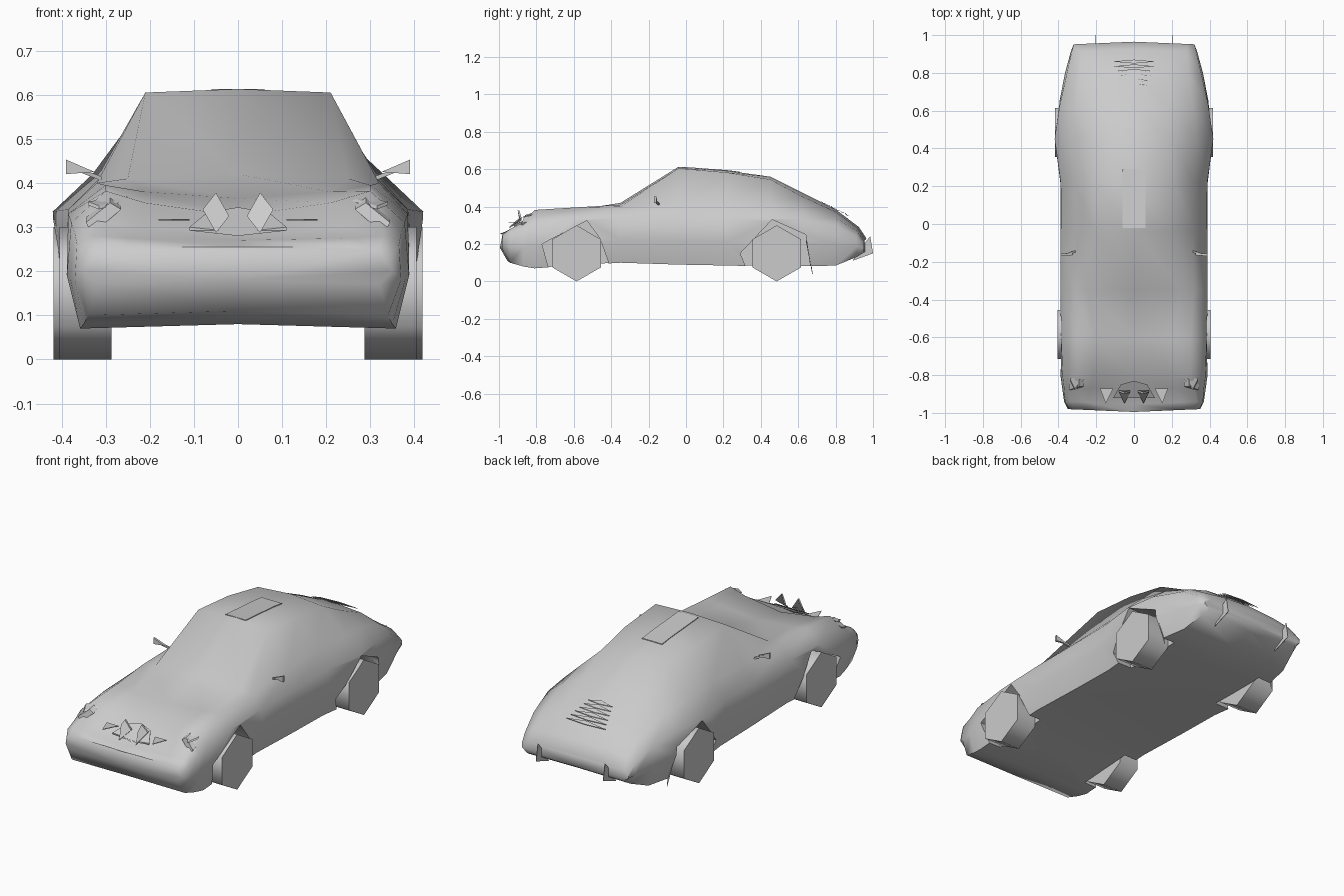
import bpy, bmesh, math
from mathutils import Vector

cube = bpy.data.objects.get("Cube")
if cube:
    bpy.data.objects.remove(cube, do_unlink=True)

grey = bpy.data.materials.new("body_grey")
grey.use_nodes = True
tone = (0.6, 0.6, 0.6, 1)
grey.diffuse_color = tone
grey.node_tree.nodes["Principled BSDF"].inputs["Base Color"].default_value = tone


def make(name, verts, faces):
    mesh = bpy.data.meshes.new(name)
    mesh.from_pydata(verts, [], faces)
    bm = bmesh.new()
    bm.from_mesh(mesh)
    bmesh.ops.recalc_face_normals(bm, faces=bm.faces)
    bm.to_mesh(mesh)
    bm.free()
    mesh.materials.append(grey)
    obj = bpy.data.objects.new(name, mesh)
    bpy.context.collection.objects.link(obj)
    return obj


def smooth(obj, degrees):
    bpy.ops.object.select_all(action="DESELECT")
    bpy.context.view_layer.objects.active = obj
    obj.select_set(True)
    bpy.ops.object.shade_smooth_by_angle(angle=math.radians(degrees))


def prism(name, outline, offset):
    """Flat outline pushed along an offset into a closed solid."""
    n = len(outline)
    base = [Vector(p) for p in outline]
    verts = base + [p + Vector(offset) for p in base]
    faces = [tuple(range(n)), tuple(range(n, 2 * n))]
    faces += [(i, (i + 1) % n, (i + 1) % n + n, i + n) for i in range(n)]
    return make(name, verts, faces)


def pair(name, outline, offset):
    """Matching left and right solids."""
    out = []
    for side, s in (("left", 1), ("right", -1)):
        pts = [(s * x, y, z) for x, y, z in outline]
        out.append(prism(f"{side}_{name}", pts, (s * offset[0], *offset[1:])))
    return out


def symmetric(name, half, offset):
    """Solid whose outline is mirrored across the centre line."""
    other = [(-x, y, z) for x, y, z in reversed(half) if x]
    return prism(name, half + other, offset)


# Body stations: y, sill z, waist x, shoulder x/z, belt x/z, roof x/z, top z
stations = [
    (-.98, .17, .35, .345, .23, .32, .25, .25, .255, .255),
    (-.94, .1, .37, .365, .26, .33, .28, .25, .275, .27),
    (-.87, .08, .38, .37, .285, .32, .315, .23, .3, .285),
    (-.81, .07, .388, .378, .31, .3, .382, .21, .355, .325),
    (-.6, .085, .39, .385, .33, .3, .395, .21, .38, .365),
    (-.35, .1, .39, .385, .34, .32, .4, .25, .41, .42),
    (-.04, .09, .39, .385, .34, .315, .41, .21, .605, .613),
    (.22, .085, .39, .388, .34, .315, .42, .21, .582, .592),
    (.45, .08, .415, .42, .335, .33, .42, .195, .545, .56),
    (.62, .08, .4, .395, .335, .31, .4, .19, .455, .475),
    (.8, .085, .365, .355, .3, .29, .34, .18, .372, .385),
    (.91, .13, .335, .33, .24, .28, .27, .17, .285, .29),
    (.95, .155, .32, .32, .2, .28, .215, .17, .225, .23),
]
verts, faces = [], []
for y, sill, waist, sx, sz, bx, bz, rx, rz, top in stations:
    side = [(waist - .03, sill), (waist, (sill + sz) / 2), (sx, sz), (bx, bz), (rx, rz)]
    ring = [(0, sill + .01)] + side + [(0, top)] + [(-x, z) for x, z in side[::-1]]
    for x, z in ring:
        bow = .015 * (1 - abs(x) / .35) if abs(y) > .9 else 0
        verts.append((x, y + math.copysign(bow, y), z))
n = len(ring)
for a in range(0, len(verts) - n, n):
    b = a + n
    faces += [(a + i, a + (i + 1) % n, b + (i + 1) % n, b + i) for i in range(n)]
faces += [tuple(range(n)), tuple(range(len(verts) - n, len(verts)))]
body = make("car_body", verts, faces)

# Angular wheel arches cut from the body
arches = {
    "front": [(-.77, .2), (-.53, .325), (-.46, .23), (-.4, .06), (-.72, .02)],
    "rear": [(.29, .15), (.46, .33), (.64, .25), (.67, .04), (.34, .03)],
}
for end, outline in arches.items():
    for cutter in pair(end + "_arch_cutter", [(.285, y, z) for y, z in outline], (.3, 0, 0)):
        cutter.hide_render = True
        cut = body.modifiers.new(cutter.name, "BOOLEAN")
        cut.operation = "DIFFERENCE"
        cut.solver = "EXACT"
        cut.object = cutter
bpy.context.view_layer.objects.active = body
body.select_set(True)
for cut in list(body.modifiers):
    cutter = cut.object
    bpy.ops.object.modifier_apply(modifier=cut.name)
    bpy.data.objects.remove(cutter, do_unlink=True)
smooth(body, 65)

# Six-sided wheels
radius, inner = .15, .287
corners = [k * math.pi / 3 for k in range(6)]
for end, y, outer in (("front", -.585, .405), ("rear", .485, .418)):
    hexagon = [(inner, y + radius * math.sin(t), radius + radius * math.cos(t)) for t in corners]
    for wheel in pair(end + "_wheel", hexagon, (outer - inner, 0, 0)):
        smooth(wheel, 70)

# Sunroof panel
symmetric("sunroof", [(.06, -.02, .609), (.06, .22, .591), (.06, .29, .582)], (0, 0, .004))

# Engine cover louvres
for k in range(6):
    y = .735 + k * .025
    w = .072 + .009 * k
    z = .783 - y * .5
    prism(f"louvre_{k + 1}", [(-w, y, z), (0, y - .01, z + .01), (w, y, z), (0, y + .01, z)],
          (0, 0, .003))

# Door mirrors on stalks
pair("mirror", [(.325, -.165, .425), (.39, -.17, .453), (.39, -.17, .42)], (0, .012, 0))
pair("mirror_stalk", [(.31, -.15, .405), (.36, -.165, .425), (.355, -.165, .432),
                      (.31, -.15, .415)], (0, .01, 0))

# Angular headlamps
pair("headlamp", [(.33, -.88, .285), (.345, -.88, .31), (.29, -.86, .355),
                  (.265, -.86, .34)], (0, .04, .012))
pair("headlamp_fin", [(.25, -.81, .362), (.34, -.83, .35), (.315, -.88, .34)], (0, .012, .008))

# Nose badge plate, upright horns and flat fins
symmetric("nose_plate", [(0, -.92, .28), (.11, -.92, .292), (.07, -.85, .325), (0, -.83, .337)],
          (0, 0, .008))
pair("nose_horn", [(.02, -.89, .325), (.05, -.95, .287), (.08, -.89, .34), (.05, -.9, .378)],
     (0, .01, 0))
pair("nose_fin", [(.11, -.87, .315), (.18, -.87, .315), (.15, -.95, .315)], (0, 0, .003))

# Rear bumper horns and mud flaps
pair("rear_horn", [(.2, .89, .11), (.2, 1, .15), (.2, .985, .24), (.2, .94, .19)], (.003, 0, 0))
pair("mud_flap", [(.35, .64, .22), (.36, .675, .04), (.39, .65, .2)], (0, .003, 0))
